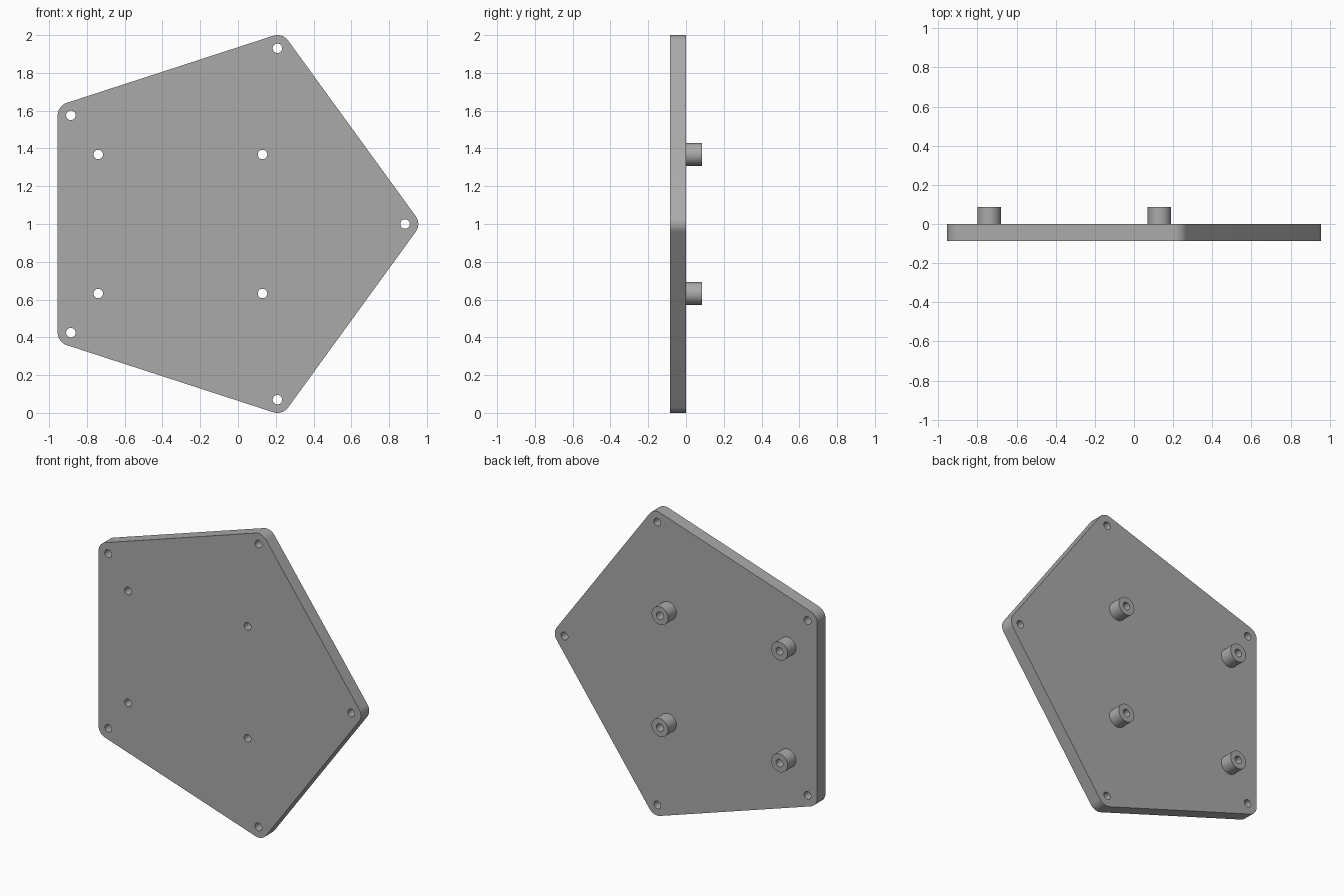
import bpy
import bmesh
from math import cos, sin, pi, radians
from mathutils import Matrix

if "Cube" in bpy.data.objects:
    bpy.data.objects.remove(bpy.data.objects["Cube"])

DEPTH = 0.086            # thickness of the plate and length of each standoff
HOLE_R = 0.025
CORNER_R = 0.07
HOLE_RING_R = 0.978      # distance of the corner holes from the plate centre
PLATE_X, PLATE_Z = -0.0935, 1.0

grey = bpy.data.materials.new("plain grey")
grey.use_nodes = True
COLOUR = (0.4, 0.4, 0.4, 1)
grey.diffuse_color = COLOUR
grey.node_tree.nodes["Principled BSDF"].inputs["Base Color"].default_value = COLOUR


def arc(cx, cz, r, start, sweep, steps):
    return [(cx + r * cos(start + sweep * i / steps),
             cz + r * sin(start + sweep * i / steps)) for i in range(steps + 1)]


def circle(cx, cz, r, steps=40):
    return arc(cx, cz, r, 0, 2 * pi, steps)[:-1]


def extruded_part(name, loops, y_middle):
    """Fill nested loops in the xz plane (outline, then holes) and extrude along y."""
    curve = bpy.data.curves.new(name + " profile", 'CURVE')
    curve.dimensions = '2D'
    curve.fill_mode = 'BOTH'
    curve.extrude = DEPTH / 2
    for loop in loops:
        spline = curve.splines.new('POLY')
        spline.points.add(len(loop) - 1)
        for point, (x, z) in zip(spline.points, loop):
            point.co = (x, z, 0, 1)
        spline.use_cyclic_u = True
    helper = bpy.data.objects.new(name + " helper", curve)
    mesh = bpy.data.meshes.new_from_object(helper)
    bpy.data.objects.remove(helper)
    bpy.data.curves.remove(curve)

    # Stand the part upright and weld the caps to the walls
    mesh.transform(Matrix.Translation((0, y_middle, 0)) @ Matrix.Rotation(pi / 2, 4, 'X'))
    bm = bmesh.new()
    bm.from_mesh(mesh)
    bmesh.ops.remove_doubles(bm, verts=bm.verts, dist=0.0001)
    bmesh.ops.recalc_face_normals(bm, faces=bm.faces)
    bm.to_mesh(mesh)
    bm.free()

    mesh.name = name
    mesh.materials.clear()
    mesh.materials.append(grey)
    obj = bpy.data.objects.new(name, mesh)
    bpy.context.collection.objects.link(obj)
    bpy.ops.object.select_all(action='DESELECT')
    obj.select_set(True)
    bpy.context.view_layer.objects.active = obj
    bpy.ops.object.shade_smooth_by_angle(angle=radians(30))


# Pentagonal plate: rounded corners concentric with the corner holes
outline, holes = [], []
for i in range(5):
    a = 2 * pi * i / 5
    hx, hz = PLATE_X + HOLE_RING_R * cos(a), PLATE_Z + HOLE_RING_R * sin(a)
    outline += arc(hx, hz, CORNER_R, a - pi / 5, 2 * pi / 5, 12)
    holes.append(circle(hx, hz, HOLE_R))

# Four standoffs on the back, their bores running through the plate
corners = [(sx, sz) for sx in (-1, 1) for sz in (-1, 1)]
mounts = [(-0.305 + sx * 0.435, PLATE_Z + sz * 0.368) for sx, sz in corners]
holes += [circle(x, z, HOLE_R) for x, z in mounts]
extruded_part("pentagon_plate", [outline] + holes, -DEPTH / 2)

for (sx, sz), (x, z) in zip(corners, mounts):
    label = ("lower" if sz < 0 else "upper") + ("_right" if sx < 0 else "_left")
    extruded_part("standoff_" + label, [circle(x, z, 0.06), circle(x, z, HOLE_R)], DEPTH / 2)
